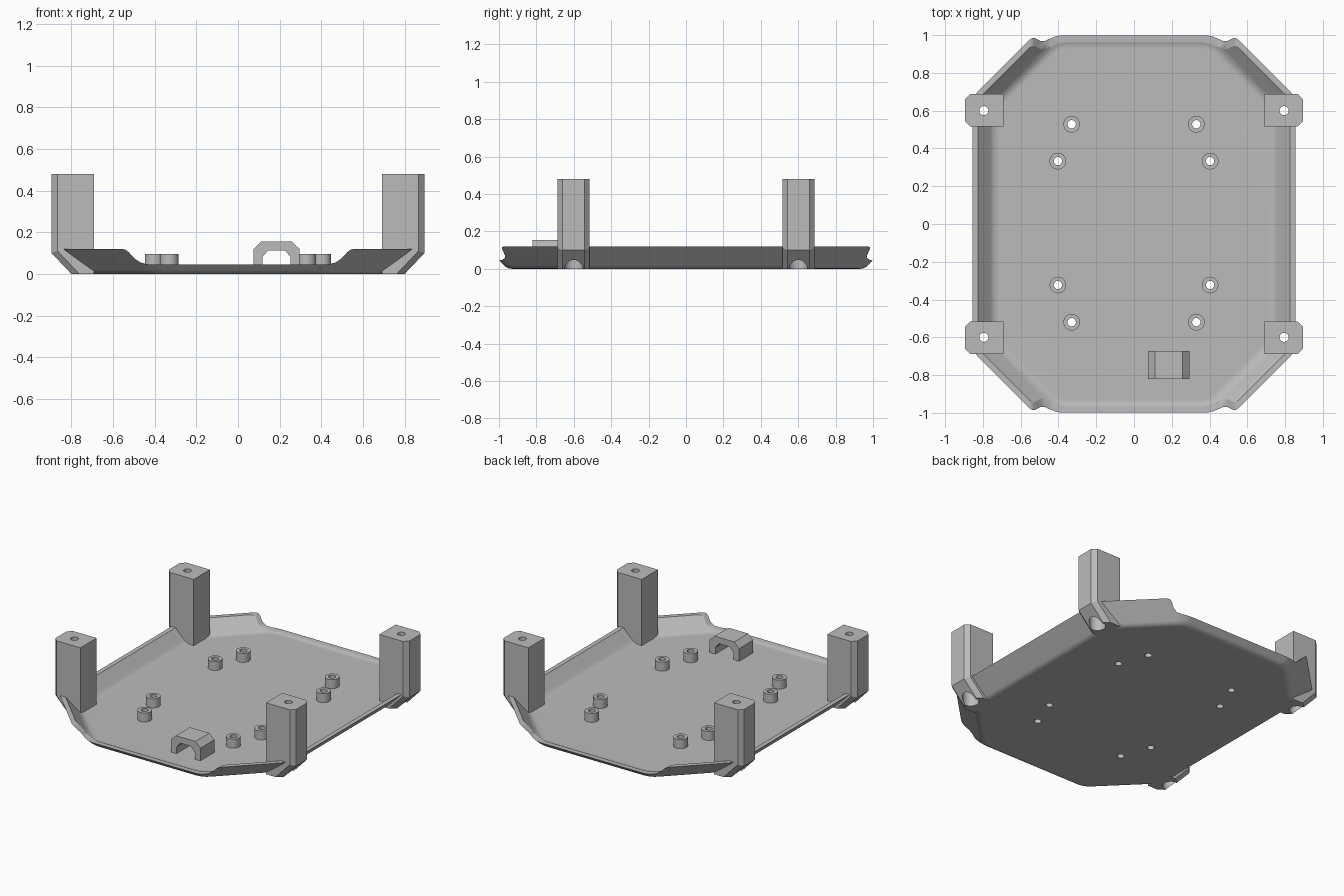
import bpy
import bmesh
from math import sqrt

if "Cube" in bpy.data.objects:
    bpy.data.objects.remove(bpy.data.objects["Cube"])

grey = bpy.data.materials.new("plain grey")
grey.use_nodes = True
GREY = (0.5, 0.5, 0.5, 1)
grey.diffuse_color = GREY
grey.node_tree.nodes["Principled BSDF"].inputs["Base Color"].default_value = GREY


def make_object(name, bm):
    bmesh.ops.recalc_face_normals(bm, faces=bm.faces)
    mesh = bpy.data.meshes.new(name)
    bm.to_mesh(mesh)
    bm.free()
    mesh.materials.append(grey)
    obj = bpy.data.objects.new(name, mesh)
    bpy.context.collection.objects.link(obj)
    return obj


def loft(bm, rings):
    """Skin a stack of closed rings and cap both ends."""
    loops = [[bm.verts.new(p) for p in ring] for ring in rings]
    n = len(loops[0])
    for a, b in zip(loops, loops[1:]):
        for i in range(n):
            j = (i + 1) % n
            bm.faces.new((a[i], a[j], b[j], b[i]))
    bm.faces.new(loops[0])
    bm.faces.new(loops[-1])


def prism(name, profile, y0, y1):
    """Extrude an x-z profile along y."""
    bm = bmesh.new()
    loft(bm, [[(x, y, z) for x, z in profile] for y in (y0, y1)])
    return make_object(name, bm)


def cylinder(name, x, y, z0, z1, radius):
    bm = bmesh.new()
    bmesh.ops.create_cone(bm, cap_ends=True, segments=32, radius1=radius,
                          radius2=radius, depth=z1 - z0)
    bmesh.ops.translate(bm, verts=bm.verts, vec=(x, y, (z0 + z1) / 2))
    return make_object(name, bm)


def activate(obj):
    bpy.ops.object.select_all(action='DESELECT')
    obj.select_set(True)
    bpy.context.view_layer.objects.active = obj


def cut(obj, cutters):
    activate(obj)
    for cutter in cutters:
        mod = obj.modifiers.new("cut", 'BOOLEAN')
        mod.operation = 'DIFFERENCE'
        mod.solver = 'EXACT'
        mod.object = cutter
        bpy.ops.object.modifier_apply(modifier=mod.name)


def finish(obj):
    activate(obj)
    bpy.ops.object.shade_smooth_by_angle(angle=0.5)
    obj.modifiers.new("flat faces", 'WEIGHTED_NORMAL').keep_sharp = True


def outline(offset, z, rounding=0.05):
    """Long octagon grown by an offset, with softened corners."""
    x, y, diagonal = 0.735 + offset, 0.955 + offset, 1.36 + offset * sqrt(2)
    quarter = [(x, diagonal - x), (diagonal - y, y)]
    half = quarter + [(-px, py) for px, py in reversed(quarter)]
    corners = half + [(-px, -py) for px, py in half]
    ring = []
    for i, (cx, cy) in enumerate(corners):
        ends = []
        for nx, ny in (corners[i - 1], corners[(i + 1) % 8]):
            k = rounding / sqrt((nx - cx) ** 2 + (ny - cy) ** 2)
            ends.append((cx + (nx - cx) * k, cy + (ny - cy) * k))
        (ax, ay), (bx, by) = ends
        for s in range(5):
            t = s / 4
            u, v, w = (1 - t) ** 2, 2 * t * (1 - t), t * t
            ring.append((u * ax + v * cx + w * bx, u * ay + v * cy + w * by, z))
    return ring


def dish(name, floor, shift, top, fillet):
    """Flared solid: flat base, soft bottom edge, 45 degree walls."""
    rings = []
    for s in range(5):
        t = s / 4
        reach = fillet * sqrt(0.5) * t * t
        rings.append(outline(shift - fillet * (1 - t) ** 2 + reach, floor + reach))
    rings.append(outline(shift + top - floor, top))
    bm = bmesh.new()
    loft(bm, rings)
    return make_object(name, bm)


# Tray body, hollow, and lowered front and back rims
tray = dish("tray", 0, 0, 0.12, 0.025)
hollow = dish("hollow_cutter", 0.035, 0.005, 0.15, 0.03)
slope = [(0.40, 0.044), (0.44, 0.047), (0.47, 0.056), (0.495, 0.073),
         (0.525, 0.105), (0.54, 0.116), (0.56, 0.121), (0.56, 0.2)]
rim = prism("rim_cutter", slope + [(-x, z) for x, z in reversed(slope)], -1.2, 1.2)
cut(tray, [hollow, rim])
cutters = [hollow, rim]

# Corner posts with chamfered outer edges and counterbored screw holes
post_profile = [(0.69, 0), (0.80, 0), (0.895, 0.1), (0.895, 0.48), (0.69, 0.48)]
for sx, side in ((1, "left"), (-1, "right")):
    for sy, end in ((1, "back"), (-1, "front")):
        post = prism(f"{end}_{side}_post", [(sx * x, z) for x, z in post_profile],
                     sy * 0.515, sy * 0.688)
        bm = bmesh.new()
        bm.from_mesh(post.data)
        outer = [e for e in bm.edges
                 if all(abs(v.co.x) > 0.79 for v in e.verts)
                 and abs(e.verts[0].co.y - e.verts[1].co.y) < 0.001]
        bmesh.ops.bevel(bm, geom=outer, offset=0.028, segments=1,
                        affect='EDGES', profile=0.5)
        bm.to_mesh(post.data)
        bm.free()
        x, y = sx * 0.795, sy * 0.6
        screw = cylinder("screw_cutter", x, y, -0.1, 0.6, 0.024)
        bore = cylinder("bore_cutter", x, y, -0.1, 0.2, 0.05)
        cut(post, [bore, screw])
        cut(tray, [bore])
        finish(post)
        cutters += [screw, bore]

# Standoffs with holes through the floor
for sx, side in ((1, "left"), (-1, "right")):
    for x, y in ((0.33, 0.528), (0.403, 0.333), (0.403, -0.323), (0.33, -0.52)):
        place = ("back" if y > 0 else "front") + ("_inner" if x < 0.4 else "_outer")
        standoff = cylinder(f"{place}_{side}_standoff", sx * x, y, 0.03, 0.095, 0.044)
        hole = cylinder("hole_cutter", sx * x, y, -0.1, 0.3, 0.022)
        cut(standoff, [hole])
        cut(tray, [hole])
        finish(standoff)
        cutters.append(hole)
finish(tray)

# Cable bracket arch
arch = [(0.11, 0.03), (0.11, 0.12), (0.073, 0.155)]
inner = [(0.068, 0.03), (0.068, 0.08), (0.04, 0.113)]
half = arch + [(-x, z) for x, z in reversed(arch)]
opening = [(-x, z) for x, z in inner] + [(x, z) for x, z in reversed(inner)]
prism("cable_bracket", [(0.185 + x, z) for x, z in half + opening], -0.82, -0.672)

# Remove the helper solids
for cutter in cutters:
    bpy.data.objects.remove(cutter)
